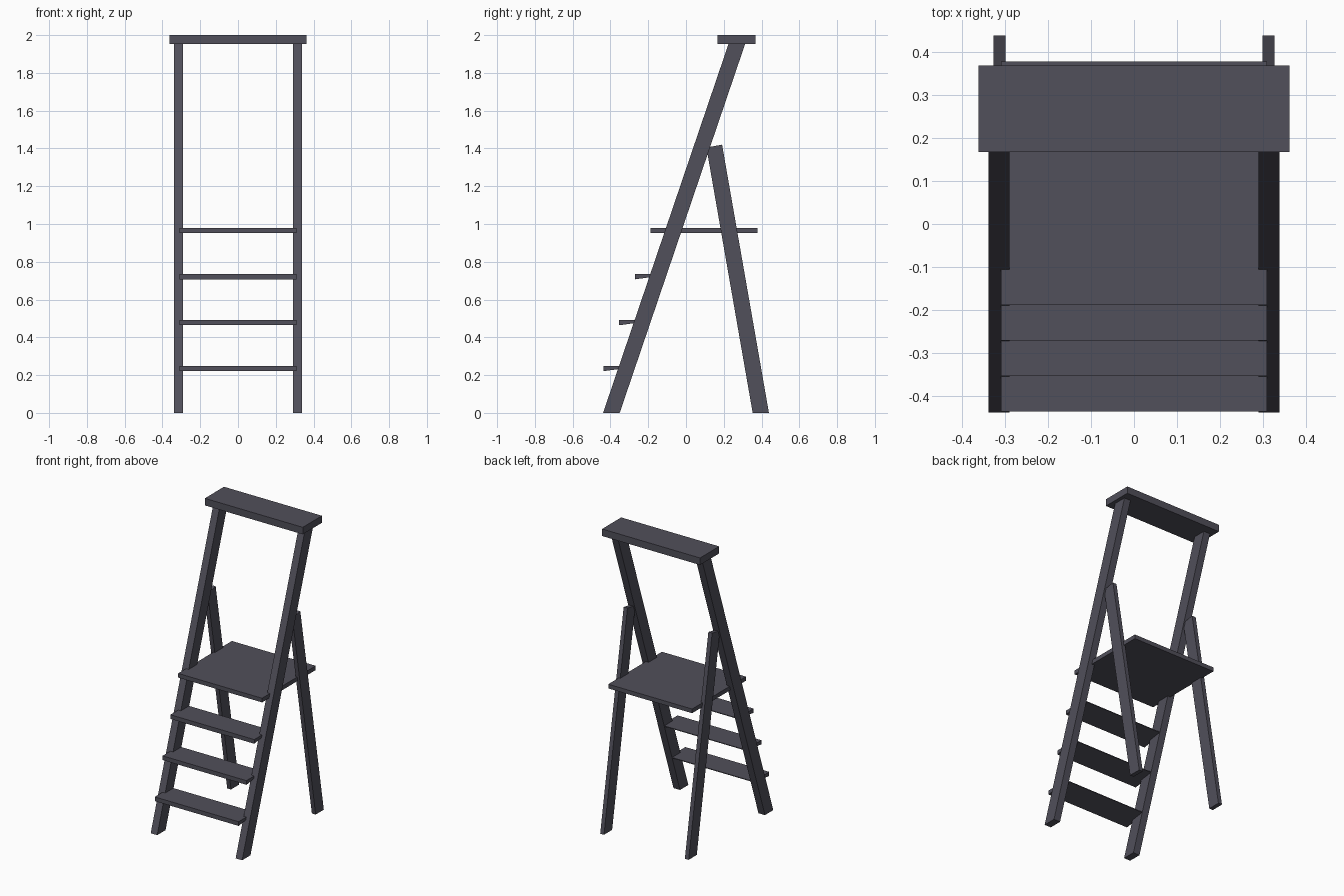
import bpy, bmesh

if "Cube" in bpy.data.objects:
    bpy.data.objects.remove(bpy.data.objects["Cube"])

# Dark slate paint shared by all parts
paint = bpy.data.materials.new("dark_slate")
paint.diffuse_color = (0.082, 0.079, 0.103, 1)
paint.use_nodes = True
paint.node_tree.nodes["Principled BSDF"].inputs["Base Color"].default_value = paint.diffuse_color


def extrude_profile(name, pts, x0, x1):
    """Extrude a (y, z) outline along x from x0 to x1."""
    bm = bmesh.new()
    face = bm.faces.new([bm.verts.new((x0, y, z)) for y, z in pts])
    ext = bmesh.ops.extrude_face_region(bm, geom=[face])
    moved = [v for v in ext["geom"] if isinstance(v, bmesh.types.BMVert)]
    bmesh.ops.translate(bm, verts=moved, vec=(x1 - x0, 0, 0))
    bmesh.ops.recalc_face_normals(bm, faces=bm.faces)
    mesh = bpy.data.meshes.new(name)
    bm.to_mesh(mesh)
    bm.free()
    mesh.materials.append(paint)
    ob = bpy.data.objects.new(name, mesh)
    bpy.context.collection.objects.link(ob)
    return ob


def rect(y0, y1, z0, z1):
    return [(y0, z0), (y1, z0), (y1, z1), (y0, z1)]


# Legs, one profile per side
front = [(-0.439, 0), (-0.351, 0), (0.314, 1.956), (0.226, 1.956)]
rear = [(0.353, 0), (0.439, 0), (0.191, 1.42), (0.108, 1.405)]
for side, s in (("left", -1), ("right", 1)):
    extrude_profile("front_leg_" + side, front, s * 0.29, s * 0.338)
    extrude_profile("rear_leg_" + side, rear, s * 0.299, s * 0.327)

# Wedge-shaped steps, thinner toward the back
for i in range(3):
    y, z = -0.436 + 0.0825 * i, 0.249 + 0.243 * i
    extrude_profile("step_%d" % (i + 1),
                    [(y, z - 0.028), (y + 0.168, z - 0.005), (y + 0.168, z), (y, z)],
                    -0.31, 0.31)

# Standing platform and top handrail
extrude_profile("platform", rect(-0.189, 0.378, 0.952, 0.98), -0.31, 0.31)
extrude_profile("top_rail", rect(0.167, 0.369, 1.953, 2.0), -0.362, 0.362)
